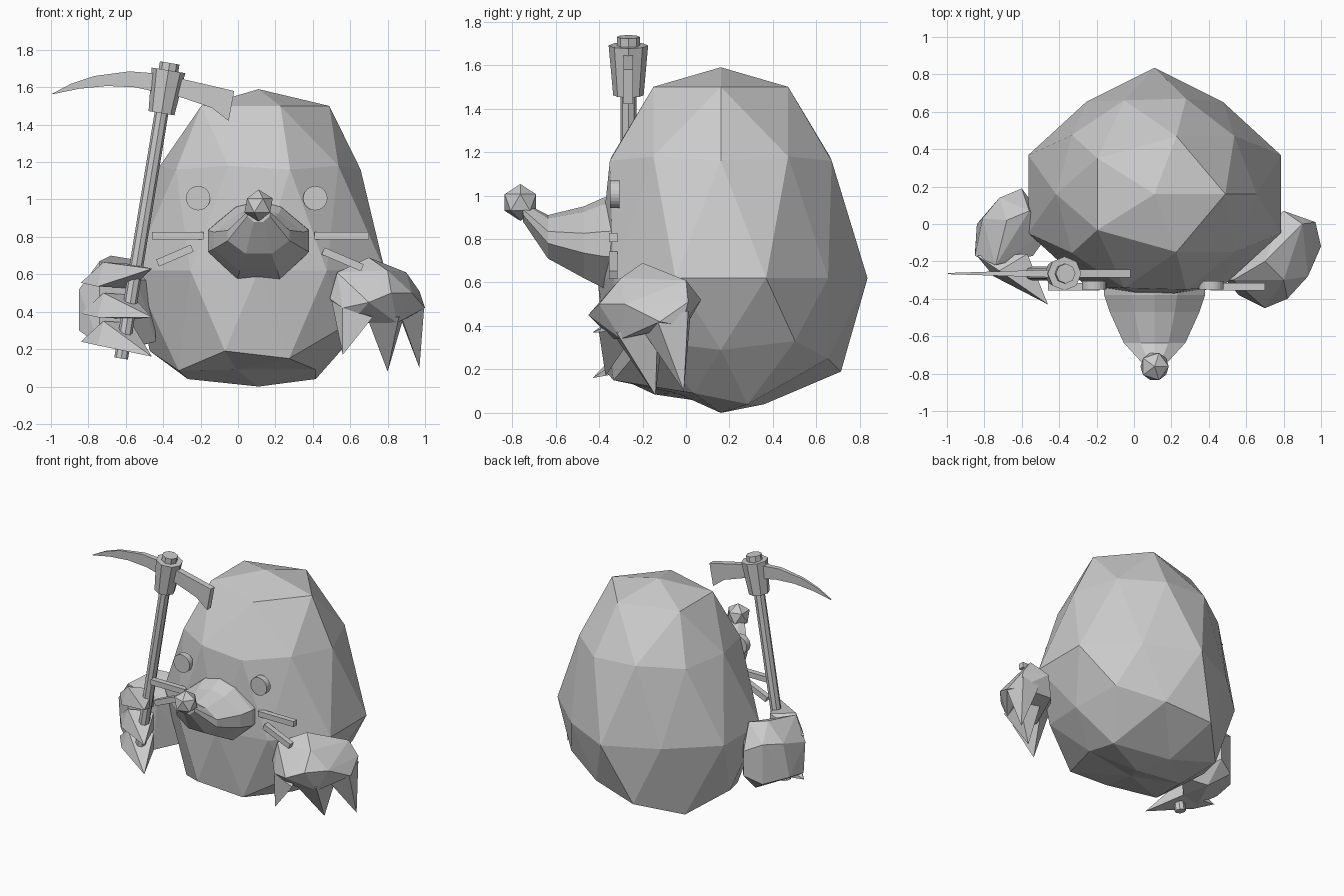
import bpy, bmesh, math
from mathutils import Vector

cube = bpy.data.objects.get("Cube")
if cube:
    bpy.data.objects.remove(cube, do_unlink=True)

grey = bpy.data.materials.new("plain_grey")
grey.use_nodes = True
COLOUR = (0.6, 0.6, 0.6, 1)
grey.diffuse_color = COLOUR
grey.node_tree.nodes["Principled BSDF"].inputs["Base Color"].default_value = COLOUR


def finish(name, bm):
    bmesh.ops.recalc_face_normals(bm, faces=bm.faces[:])
    mesh = bpy.data.meshes.new(name)
    bm.to_mesh(mesh)
    bm.free()
    mesh.materials.append(grey)
    obj = bpy.data.objects.new(name, mesh)
    bpy.context.collection.objects.link(obj)
    return obj


def hull(name, points):
    bm = bmesh.new()
    for p in points:
        bm.verts.new(p)
    bmesh.ops.convex_hull(bm, input=bm.verts[:])
    bmesh.ops.delete(bm, geom=[v for v in bm.verts if not v.link_faces], context='VERTS')
    return finish(name, bm)


def loft(name, rings):
    """Skin a list of equal-length point rings and cap both ends."""
    bm = bmesh.new()
    rows = [[bm.verts.new(p) for p in ring] for ring in rings]
    n = len(rows[0])
    for a, b in zip(rows, rows[1:]):
        for i in range(n):
            j = (i + 1) % n
            bm.faces.new((a[i], a[j], b[j], b[i]))
    bm.faces.new(rows[0])
    bm.faces.new(rows[-1])
    return finish(name, bm)


def rod(name, start, end, r1, r2, sides=8):
    """Straight tapered rod between two points."""
    start, end = Vector(start), Vector(end)
    axis = end - start
    bm = bmesh.new()
    bmesh.ops.create_cone(bm, cap_ends=True, segments=sides, radius1=r1, radius2=r2, depth=axis.length)
    obj = finish(name, bm)
    obj.rotation_euler = axis.to_track_quat('Z', 'Y').to_euler()
    obj.location = (start + end) / 2
    return obj


# Body: faceted egg, each latitude given a scale and height
LEVELS = [  # sphere z, x scale, y scale, height
    (1, .7, .62, 1.59), (.85, .72, .62, 1.5), (.526, .62, .62, 1.18),
    (.447, .61, .6, 1.16), (0, .71, .675, .62), (-.447, .65, .65, .19),
    (-.526, .62, .61, .15), (-.85, .72, .4, .04), (-1, .7, .62, 0)]
CENTRE_X, CENTRE_Y = .11, .16
bm = bmesh.new()
bmesh.ops.create_icosphere(bm, subdivisions=2, radius=1)
for v in bm.verts:
    x, y, z = v.co
    _, sx, sy, h = min(LEVELS, key=lambda l: abs(l[0] - z))
    if abs(z) < .1 and .5 < abs(x) < .7:
        sx, sy = .62, .61
    if -.6 < z < -.4:
        if x > .2:
            h += .14 if x > .6 else (.1 if y > 0 else 0)
        elif -.8 < x < -.5:
            h = .085
    if z < -.8 and y < -.2 < x:
        h = .09
    depth = CENTRE_Y + y * sy
    if depth < -.36:
        depth = -.36 + (depth + .36) * .3
    v.co = (CENTRE_X + x * sx, depth, h)
finish("body", bm)

# Snout: faceted loft curving up to the nose
OUTLINE = [(-.42, -1), (.42, -1), (1, -.3), (1, .25), (.45, .85), (0, 1), (-.45, .85), (-1, .25), (-1, -.3)]
SNOUT = [(-.28, .27, .57, 1.0), (-.38, .27, .575, .99), (-.47, .24, .62, .95),
         (-.635, .165, .71, .91), (-.75, .06, .88, .97)]
loft("snout", [[(CENTRE_X + u * r, y, (lo + hi) / 2 + w * (hi - lo) / 2) for u, w in OUTLINE]
               for y, r, lo, hi in SNOUT])
bm = bmesh.new()
bmesh.ops.create_icosphere(bm, subdivisions=1, radius=.085)
bmesh.ops.translate(bm, verts=bm.verts[:], vec=(CENTRE_X, -.762, .968))
finish("nose", bm)

# Eyes and whiskers
for side, s in (("right", -1), ("left", 1)):
    ex = .1 + s * .313
    rod(side + "_eye", (ex, -.305, 1.007), (ex, -.35, 1.007), .065, .065, 24)
BARS = {"right_upper": ((-.46, .807), (-.185, .807)), "right_lower": ((-.43, .66), (-.245, .74)),
        "left_upper": ((.41, .807), (.70, .807)), "left_lower": ((.455, .725), (.665, .635))}
for name, (a, b) in BARS.items():
    a, b = Vector(a), Vector(b)
    d = (b - a).normalized() * .02
    corners = [(p.x - k * d.y, y, p.y + k * d.x) for p in (a, b) for k in (-1, 1) for y in (-.355, -.315)]
    hull(name + "_whisker", corners)

# Left arm, hanging, with three claws pointing down
hull("left_hand", [
    (.53, -.30, .61), (.70, -.2, .69), (.9, 0, .61), (.8, .07, .52), (.97, .01, .51),
    (1, -.12, .42), (.93, -.28, .5), (.82, -.4, .5), (.7, -.45, .45), (.56, -.38, .42),
    (.49, -.3, .47), (.85, -.3, .34), (.6, -.34, .34), (.97, -.02, .4), (.72, 0, .4),
    (.64, -.1, .45), (.8, -.3, .62)])
CLAWS = [
    [(.5, -.3, .46), (.56, -.38, .42), (.72, -.4, .37), (.64, -.2, .42), (.56, -.37, .17)],
    [(.69, -.34, .37), (.86, -.32, .37), (.9, -.13, .42), (.72, -.1, .42), (.8, -.14, .08)],
    [(.87, -.2, .38), (.995, -.13, .42), (.97, .01, .47), (.84, .02, .44), (.97, -.01, .1)]]
for i, points in enumerate(CLAWS):
    hull(f"left_claw_{i + 1}", points)

# Right arm, gripping the handle with three claws
hull("right_hand", [
    (-.6, .19, .52), (-.6, .19, .34), (-.72, .14, .58), (-.72, .14, .29), (-.81, .03, .57),
    (-.84, 0, .32), (-.85, -.17, .52), (-.85, -.15, .3), (-.74, -.22, .67), (-.74, -.22, .22),
    (-.68, .02, .7), (-.56, .07, .68), (-.44, -.03, .57), (-.44, -.03, .24), (-.6, .05, .2),
    (-.57, -.17, .21), (-.54, -.17, .57)])
for i, (z, tip_z) in enumerate([(.595, .63), (.43, .37), (.28, .16)]):
    hull(f"right_claw_{i + 1}", [
        (-.84, -.17, z - .04), (-.75, -.28, z - .06), (-.72, -.25, z + .07),
        (-.57, -.16, z + .06), (-.57, -.16, z - .07), (-.46, -.43, tip_z)])

# Pickaxe: handle, collar, cap and curved blade
FOOT, TOP = Vector((-.625, -.265, .15)), Vector((-.365, -.265, 1.73))


def along(t):
    return FOOT.lerp(TOP, t)


rod("pick_handle", FOOT, along(.98), .037, .037)
rod("pick_collar", along(.83), along(.975), .07, .091)
rod("pick_cap", along(.96), TOP, .053, .053)
UPPER = [(-.02, 1.58), (-.3, 1.645), (-.45, 1.675), (-.58, 1.685), (-.77, 1.66), (-.89, 1.62), (-.995, 1.565)]
LOWER = [(-.05, 1.42), (-.14, 1.49), (-.3, 1.545), (-.55, 1.6), (-.7, 1.607), (-.85, 1.592), (-.99, 1.563)]
rings = []
for (ux, uz), (lx, lz) in zip(UPPER, LOWER):
    t = .003 + .019 * min(1, max(0, ux + 1) / .6)
    rings.append([(ux, -.265 - t, uz), (ux, -.265 + t, uz), (lx, -.265 + t, lz), (lx, -.265 - t, lz)])
loft("pick_blade", rings)
